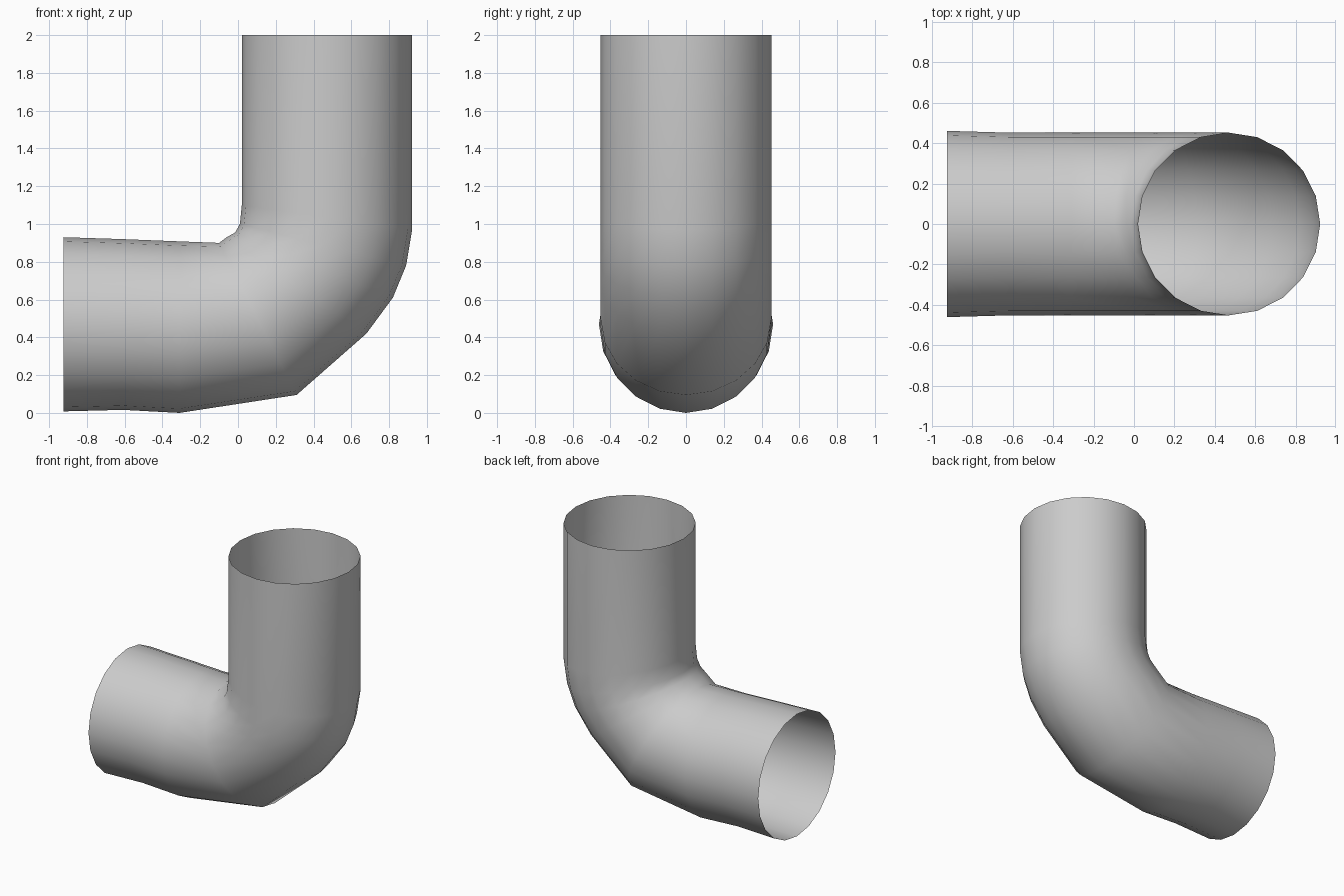
import bpy, bmesh, math
from mathutils import Vector

if "Cube" in bpy.data.objects:
    bpy.data.objects.remove(bpy.data.objects["Cube"])

SIDES = 20
# Ring stations along the bend: inner (x, z), outer (x, z), half width in y
RINGS = [
    ((-0.925, 0.93), (-0.925, 0.008), 0.461),
    ((-0.61, 0.92), (-0.61, 0.016), 0.452),
    ((-0.31, 0.908), (-0.31, 0.0), 0.452),
    ((-0.10, 0.90), (0.31, 0.095), 0.452),
    ((-0.06, 0.93), (0.68, 0.42), 0.452),
    ((-0.015, 0.955), (0.82, 0.61), 0.452),
    ((0.01, 1.0), (0.89, 0.78), 0.452),
    ((0.02, 1.10), (0.922, 0.97), 0.452),
    ((0.02, 2.0), (0.922, 2.0), 0.452),
]

# Open-ended elbow pipe, lofted through the rings
bm = bmesh.new()
loops = []
for inner, outer, half in RINGS:
    a = Vector((inner[0], 0, inner[1]))
    b = Vector((outer[0], 0, outer[1]))
    mid, arm = (a + b) / 2, (b - a) / 2
    loops.append([bm.verts.new(mid + arm * math.cos(t) + Vector((0, half * math.sin(t), 0)))
                  for t in (2 * math.pi * i / SIDES for i in range(SIDES))])
for lo, hi in zip(loops, loops[1:]):
    for i in range(SIDES):
        j = (i + 1) % SIDES
        bm.faces.new((lo[i], lo[j], hi[j], hi[i])).smooth = True

# Make the outside of the pipe face outward
bm.normal_update()
top_face = max(bm.faces, key=lambda f: f.calc_center_median().x)
if top_face.normal.x < 0:
    bmesh.ops.reverse_faces(bm, faces=bm.faces[:])

mesh = bpy.data.meshes.new("elbow_pipe")
bm.to_mesh(mesh)
bm.free()
pipe = bpy.data.objects.new("elbow_pipe", mesh)
bpy.context.collection.objects.link(pipe)
